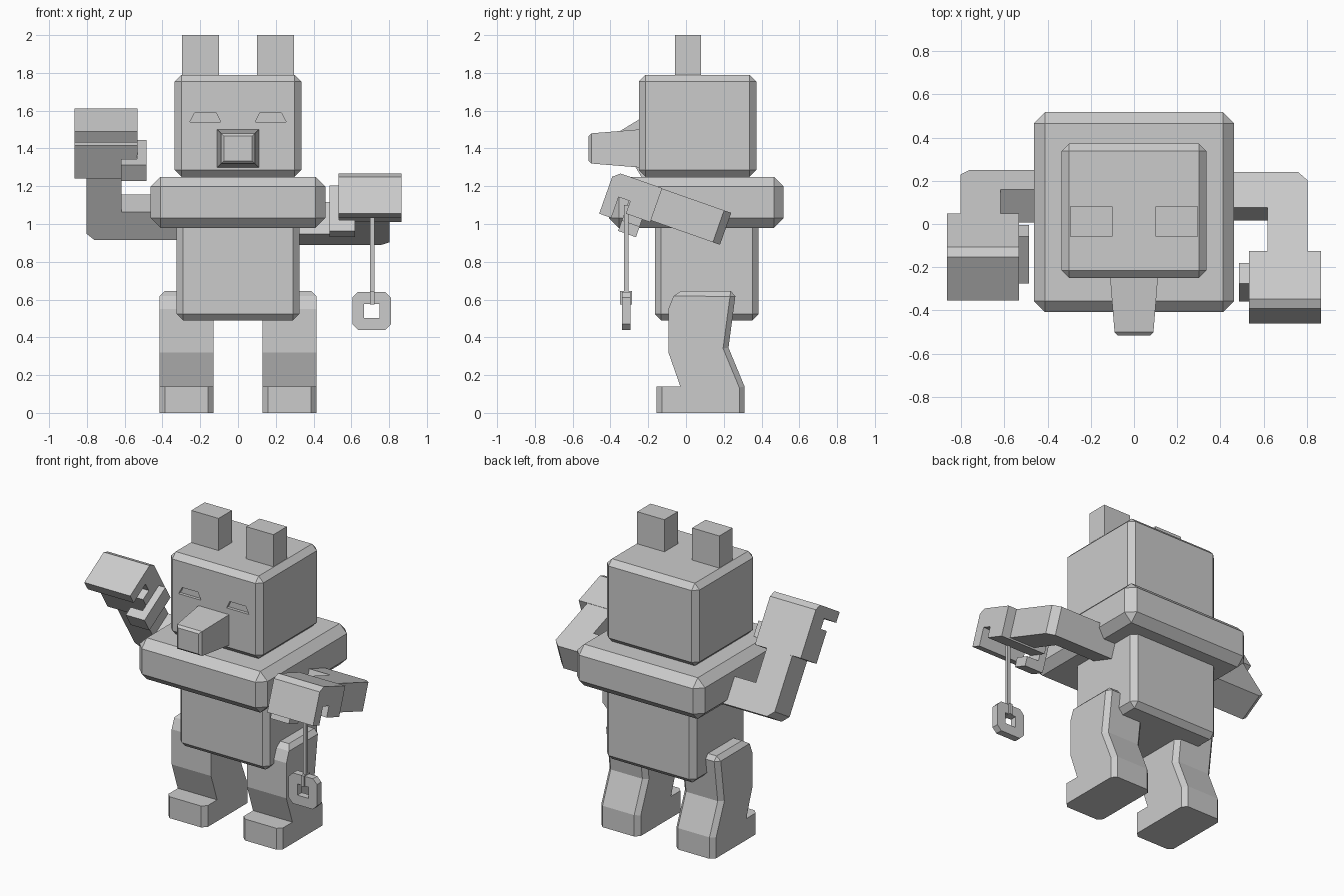
import bpy
import bmesh
from math import sin, cos, radians

cube = bpy.data.objects.get("Cube")
if cube:
    bpy.data.objects.remove(cube, do_unlink=True)

GREY = (0.6, 0.6, 0.6, 1)
mat = bpy.data.materials.new("plain grey")
mat.use_nodes = True
mat.diffuse_color = GREY
mat.node_tree.nodes["Principled BSDF"].inputs["Base Color"].default_value = GREY


def finish(name, bm):
    bmesh.ops.recalc_face_normals(bm, faces=bm.faces)
    mesh = bpy.data.meshes.new(name)
    bm.to_mesh(mesh)
    bm.free()
    mesh.materials.append(mat)
    obj = bpy.data.objects.new(name, mesh)
    bpy.context.collection.objects.link(obj)
    return obj


def loft(name, rings, bevel=0, pick=lambda e: True):
    """Closed solid through rings of equal point count, with chamfered edges."""
    bm = bmesh.new()
    loops = [[bm.verts.new(p) for p in ring] for ring in rings]
    for a, b in zip(loops, loops[1:]):
        for i in range(len(a)):
            j = (i + 1) % len(a)
            bm.faces.new((a[i], a[j], b[j], b[i]))
    bm.faces.new(loops[0])
    bm.faces.new(loops[-1])
    bmesh.ops.recalc_face_normals(bm, faces=bm.faces)
    if bevel:
        bmesh.ops.bevel(bm, geom=[e for e in bm.edges if pick(e)], offset=bevel,
                        segments=1, affect='EDGES', clamp_overlap=True)
    return finish(name, bm)


def prism(name, outline, lo, hi, place, **kw):
    return loft(name, [[place(a, b, c) for a, b in outline] for c in (lo, hi)], **kw)


def box(name, x, y, z, bevel=0):
    outline = [(x[0], y[0]), (x[1], y[0]), (x[1], y[1]), (x[0], y[1])]
    return prism(name, outline, z[0], z[1], lambda a, b, c: (a, b, c), bevel=bevel)


def cut(target, cutter):
    mod = target.modifiers.new("cut", 'BOOLEAN')
    mod.operation = 'DIFFERENCE'
    mod.solver = 'EXACT'
    mod.object = cutter
    bpy.context.view_layer.objects.active = target
    bpy.ops.object.modifier_apply(modifier=mod.name)
    bpy.data.objects.remove(cutter, do_unlink=True)


# Head, collar and torso blocks
head = box("head", (-.335, .335), (-.25, .372), (1.25, 1.79), .035)
box("collar", (-.463, .463), (-.408, .517), (.98, 1.25), .052)
box("torso", (-.325, .325), (-.165, .385), (.49, 1.02), .033)

# Snout tapering to a chamfered tip
sections = [(-.23, .112, .102), (-.5, .09, .08), (-.515, .075, .066)]
loft("snout", [[(-w, y, 1.4 - h), (w, y, 1.4 - h), (w, y, 1.4 + h), (-w, y, 1.4 + h)]
               for y, w, h in sections])

LEG = [(-.155, 0), (.31, 0), (.31, .14), (.225, .345), (.265, .645),
       (-.055, .645), (-.093, .55), (-.093, .32), (-.03, .14), (-.155, .14)]


def leg_edge(e):
    """Back edges, top rim and the upright front edges of the foot."""
    a, b = (v.co for v in e.verts)
    mid = (a + b) / 2
    rim = abs(a.x - b.x) < .001 and mid.y > .22 and mid.z > .01
    toe = mid.y < -.15 and abs(a.z - b.z) > .1
    return rim or toe or mid.z > .64


for side, label in ((1, "left"), (-1, "right")):
    # Ears, recessed eyes and legs
    box(label + "_ear", sorted((side * .1, side * .297)), (-.058, .08), (1.75, 2))
    eye = [(.092, 1.54), (.255, 1.54), (.23, 1.587), (.115, 1.587)]
    cut(head, prism("eye_cutter", eye, -.3, -.23, lambda a, b, c: (side * a, c, b)))
    prism(label + "_leg", LEG, .13, .415, lambda a, b, c: (side * c, a, b),
          bevel=.028, pick=leg_edge)


def arm(label, side, angle, y0, z0, end, grip):
    """Bent arm with a gripping hand; s runs along the forearm, t is upward."""
    ca, sa = cos(radians(angle)), sin(radians(angle))

    def place(x, s, t):
        return (side * x, y0 - ca * s + sa * t, z0 + sa * s + ca * t)

    wrist = .388
    elbow = [(.3, 0), (.76, 0), (.803, .04), (.803, wrist + .02), (.617, wrist + .02),
             (.617, .174), (.3, .174)]
    prism(label + "_arm", elbow, 0, .179, place)
    # Hand with a notch between the fingers and the palm
    hand = [(wrist, -.01), (wrist, .181), (end - .036, .181), (end, .15), (end, grip),
            (end - .068, grip), (end - .068, .06), (end - .133, .06), (end - .133, -.01)]
    prism(label + "_hand", hand, .533, .865, lambda s, t, x: place(x, s, t))
    # Thumb curling under the palm
    thumb = [(.485, -.11), (.62, -.11), (.62, -.05), (.534, -.05), (.534, .145), (.485, .145)]
    prism(label + "_thumb", thumb, .433, .533, lambda x, t, s: place(x, s, t))


arm("left", 1, 19.4, .18, .89, .658, -.057)
arm("right", -1, 58.6, .097, .915, .725, -.085)

# Hanging cord with a loop around a square ring
box("cord", (.7, .722), (-.327, -.305), (.575, 1.1))
box("cord_loop", (.7, .722), (-.35, -.285), (.575, .645))
tag = [(.605, .47), (.635, .44), (.78, .44), (.81, .47),
       (.81, .61), (.78, .64), (.635, .64), (.605, .61)]
ring = prism("square_ring", tag, -.34, -.295, lambda a, b, c: (a, c, b))
cut(ring, box("ring_cutter", (.668, .748), (-.4, -.2), (.503, .576)))
